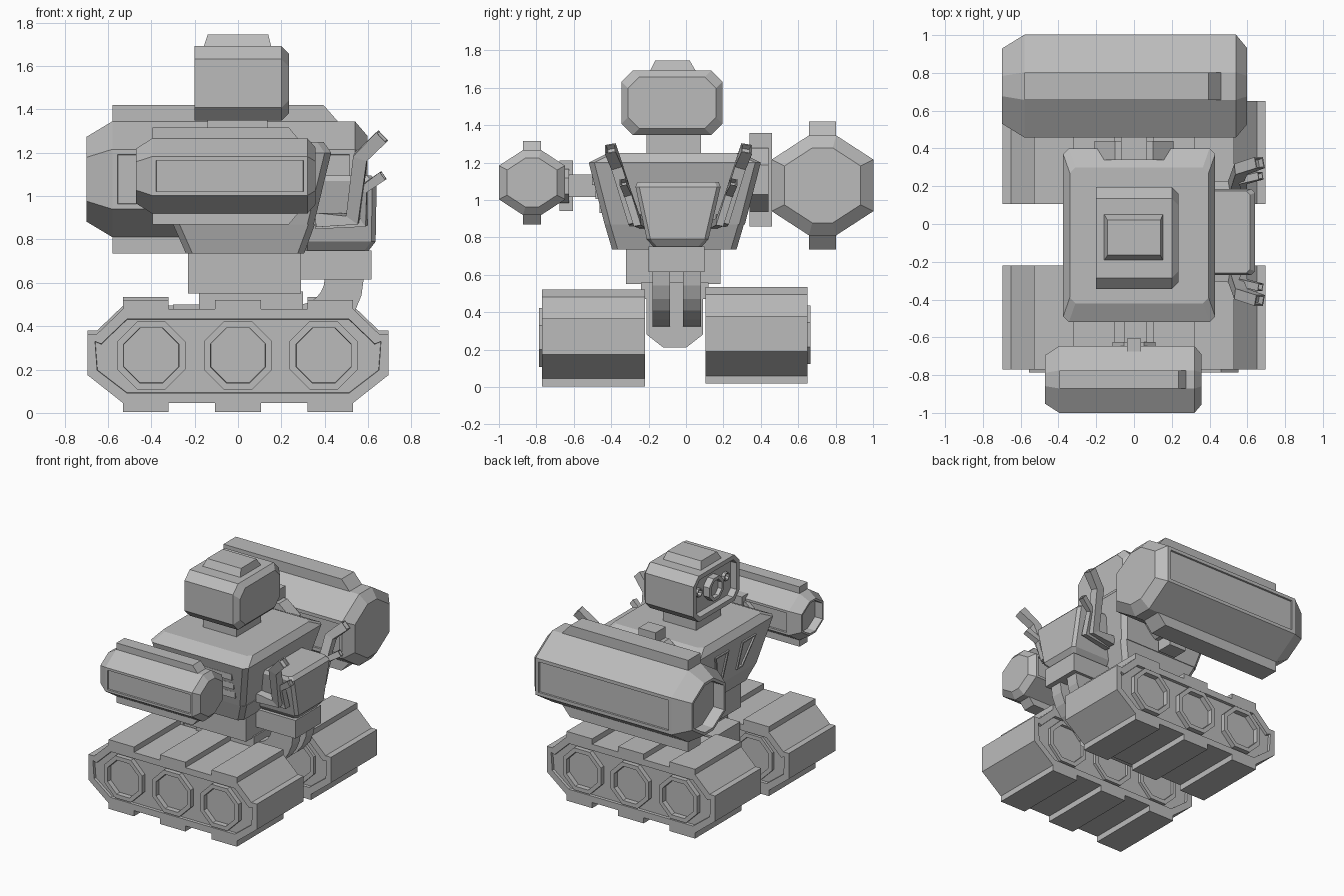
import bpy, bmesh, math
from mathutils import Vector

if "Cube" in bpy.data.objects:
    bpy.data.objects.remove(bpy.data.objects["Cube"])

grey = bpy.data.materials.new("plain_grey")
grey.use_nodes = True
COLOUR = (0.5, 0.5, 0.5, 1)
grey.diffuse_color = COLOUR
grey.node_tree.nodes["Principled BSDF"].inputs["Base Color"].default_value = COLOUR


def loft(name, rings, recesses=()):
    """Skin equal rings; recesses are (direction, rim, depth) applied to flat faces."""
    bm = bmesh.new()
    loops = [[bm.verts.new(p) for p in ring] for ring in rings]
    n = len(rings[0])
    for a, b in zip(loops, loops[1:]):
        for i in range(n):
            bm.faces.new((a[i], a[(i + 1) % n], b[(i + 1) % n], b[i]))
    bm.faces.new(loops[0])
    bm.faces.new(loops[-1])
    bmesh.ops.recalc_face_normals(bm, faces=bm.faces[:])
    for direction, rim, depth in recesses:
        bm.normal_update()
        d = Vector(direction).normalized()
        faces = [f for f in bm.faces if f.normal.dot(d) > 0.97]
        face = max(faces, key=lambda f: f.calc_area())
        bmesh.ops.inset_individual(bm, faces=[face], thickness=rim)
        bmesh.ops.inset_individual(bm, faces=[face], thickness=0.002, depth=-depth)
    mesh = bpy.data.meshes.new(name)
    bm.to_mesh(mesh)
    bm.free()
    mesh.materials.append(grey)
    obj = bpy.data.objects.new(name, mesh)
    bpy.context.collection.objects.link(obj)
    return obj


def stack(name, levels, cut=0.0, recesses=()):
    """Rectangles (x0, x1, y0, y1, z) stacked upwards, with optional cut corners."""
    rings = []
    for x0, x1, y0, y1, z in levels:
        if cut:
            ring = [(x0 + cut, y0), (x1 - cut, y0), (x1, y0 + cut), (x1, y1 - cut),
                    (x1 - cut, y1), (x0 + cut, y1), (x0, y1 - cut), (x0, y0 + cut)]
        else:
            ring = [(x0, y0), (x1, y0), (x1, y1), (x0, y1)]
        rings.append([(x, y, z) for x, y in ring])
    return loft(name, rings, recesses)


def box(name, x0, x1, y0, y1, z0, z1):
    return stack(name, [(x0, x1, y0, y1, z0), (x0, x1, y0, y1, z1)])


def slab(name, profile, y0, y1, recesses=()):
    """An x-z profile pushed along y."""
    return loft(name, [[(x, y, z) for x, z in profile] for y in (y0, y1)], recesses)


def octagon(hw, hh, fw, fh):
    return [(-fw, -hh), (fw, -hh), (hw, -fh), (hw, fh),
            (fw, hh), (-fw, hh), (-hw, fh), (-hw, -fh)]


# Crawler tracks with cleats and eight-sided wheels
half = [(0.53, 0.045), (0.695, 0.175), (0.695, 0.365), (0.65, 0.365), (0.53, 0.48)]
outline = half + [(-x, z) for x, z in reversed(half)]
for side, y0, y1, lift, sign in (("right", -0.77, -0.22, 0, -1), ("left", 0.105, 0.65, 0.015, 1)):
    slab(side + "_track", [(x, z + lift) for x, z in outline], y0, y1,
         [((0, -1, 0), 0.05, 0.02), ((0, 1, 0), 0.05, 0.02)])
    for i, cx in enumerate((-0.425, 0, 0.425)):
        for part, z in (("top", 0.47), ("bottom", 0.003)):
            box(f"{side}_track_{part}_cleat_{i}", cx - 0.105, cx + 0.105, y0, y1,
                z + lift, z + lift + 0.05)
    wheel = octagon(0.157, 0.157, 0.065, 0.065)
    out0, out1 = (y0 - 0.015, y1) if sign < 0 else (y0, y1 + 0.015)
    for i, cx in enumerate((-0.4, 0, 0.395)):
        slab(f"{side}_wheel_{i}", [(cx + x, 0.265 + lift + z) for x, z in wheel], out0, out1,
             [((0, -1, 0), 0.032, 0.035), ((0, 1, 0), 0.032, 0.035)])

# Chassis between the tracks, and the waist
loft("chassis", [[(x, y, z) for y, z in ((-0.21, 0.5), (-0.21, 0.28), (-0.12, 0.21),
                                         (0.0, 0.21), (0.09, 0.28), (0.09, 0.5))]
                 for x in (-0.3, 0.3)])
box("waist_base", -0.18, 0.3, -0.24, 0.12, 0.47, 0.56)
box("waist", -0.23, 0.29, -0.32, 0.185, 0.55, 0.74)

# Torso
stack("lower_torso", [(-0.24, 0.305, -0.395, 0.27, 0.735), (-0.3, 0.355, -0.435, 0.31, 0.87)], 0.03)
stack("upper_torso", [(-0.3, 0.35, -0.435, 0.315, 0.87), (-0.375, 0.43, -0.52, 0.4, 1.2),
                      (-0.34, 0.395, -0.42, 0.3, 1.25)], 0.03)
# Slanted vents on the chest and slats on the flank
for i, s in enumerate((-1, 1)):
    c = -0.06
    pts = [(c + s * 0.08, 0.92), (c + s * 0.15, 0.92), (c + s * 0.24, 1.14), (c + s * 0.08, 1.14)]
    lean = lambda z: -0.3 - 0.075 * (z - 0.87) / 0.33
    loft(f"chest_vent_{i}", [[(lean(z) - d, y, z) for y, z in pts] for d in (-0.01, 0.012)],
         [((-1, 0, 0.23 * -1), 0.018, 0.015)])
for i in range(3):
    z = 0.93 + 0.075 * i
    y = -0.445 - 0.02 * i
    box(f"flank_slat_{i}", 0.0, 0.3, y - 0.018, y + 0.05, z, z + 0.045)

# Neck, head with a hollow face, and cap
box("neck", -0.14, 0.135, -0.21, 0.08, 1.24, 1.36)


def head_ring(x, inset):
    return [(x, -0.075 + y, 1.52 + z) for y, z in
            octagon(0.27 - inset, 0.172 - inset, 0.21 - inset, 0.112 - inset)]


loft("head", [head_ring(-0.2, 0), head_ring(0.2, 0), head_ring(0.235, 0.035)],
     [((-1, 0, 0), 0.035, 0.05)])
stack("head_cap", [(-0.16, 0.155, -0.195, 0.055, 1.685), (-0.14, 0.14, -0.165, 0.02, 1.745)])
for name, y, z, r, x in (("eye", -0.075, 1.52, 0.085, -0.2),
                         ("left_lamp", 0.085, 1.54, 0.03, -0.175),
                         ("right_lamp", -0.235, 1.54, 0.03, -0.175)):
    loft(name, [[(px, y + a, z + b) for a, b in octagon(r, r, r * 0.41, r * 0.41)]
                for px in (x, -0.14)], [((-1, 0, 0), r * 0.3, 0.03)])


# Arm cannons: tapered eight-sided barrels with a ridge, side panels and open muzzle
def cannon(side, cy, cz, hw, hh, fw, fh, xs, fin, fin_x, rim):
    def ring(x, k):
        return [(x, cy + y * k, cz + z * k) for y, z in octagon(hw, hh, fw, fh)]
    loft(side + "_cannon", [ring(xs[0], 0.73), ring(xs[1], 1), ring(xs[2], 1), ring(xs[3], 0.75)],
         [((0, -1, 0), rim, 0.012), ((0, 1, 0), rim, 0.012), ((-1, 0, 0), rim * 0.6, rim * 2.5)])
    a, b = fin_x
    slab(side + "_cannon_ridge", [(x, cz + z) for x, z in (
        (xs[1], -fin), (xs[1], fin), (a, fin), (b, hh - 0.005), (b, 0.005 - hh), (a, -fin))],
        cy - fw, cy + fw)


cannon("left", 0.73, 1.078, 0.272, 0.267, 0.073, 0.138, (-0.7, -0.58, 0.54, 0.597),
       0.342, (0.395, 0.465), 0.035)
cannon("right", -0.823, 1.093, 0.177, 0.174, 0.048, 0.09, (-0.47, -0.395, 0.32, 0.358),
       0.223, (0.235, 0.28), 0.025)

# Shoulder joints
for side, ys, yc, zc, k in (("left", (0.34, 0.46), (0.3, 0.48), 1.108, 1.0),
                            ("right", (-0.675, -0.605), (-0.66, -0.45), 1.075, 0.54)):
    box(side + "_joint_upright", -0.07 * k, 0.07 * k, *ys, zc - 0.25 * k, zc + 0.25 * k)
    slab(side + "_joint_plate", [(x * k, zc + z * k) for x, z in octagon(0.21, 0.17, 0.1, 0.08)],
         ys[0], ys[1] - 0.02)
    box(side + "_shoulder_shaft", -0.05, 0.07, *yc, zc - 0.06, zc + 0.06)

# Backpack
stack("backpack", [(0.3, 0.6, -0.17, 0.08, 0.745), (0.3, 0.635, -0.21, 0.12, 0.79),
                   (0.35, 0.64, -0.27, 0.185, 1.07), (0.36, 0.615, -0.26, 0.175, 1.095)], 0.02)
box("backpack_base", 0.28, 0.615, -0.2, 0.1, 0.615, 0.75)

# Curved struts from the backpack down to the chassis
arc = [math.radians(15 * i) for i in range(7)]
strut = [(0.28 + 0.3 * math.cos(t), 0.62 - 0.3 * math.sin(t)) for t in arc]
strut += [(0.28 + 0.12 * math.cos(t), 0.62 - 0.12 * math.sin(t)) for t in reversed(arc)]
for name, y in (("right", -0.18), ("left", -0.015)):
    slab(name + "_strut", strut, y, y + 0.095)


# Square exhaust pipes, mirrored to both sides
def pipe(name, path, r, mirrored):
    pts = [Vector((x, -0.08 - y if mirrored else y, z)) for x, y, z in path]
    rings = []
    for i, p in enumerate(pts):
        t = (pts[min(i + 1, len(pts) - 1)] - pts[max(i - 1, 0)]).normalized()
        u = t.cross(Vector((0, 1, 0))).normalized() * r
        v = t.cross(u).normalized() * r * 0.9
        rings.append([p + u + v, p + u - v, p - u - v, p - u + v])
    loft(name, rings, [(pts[-1] - pts[-2], r * 0.3, 0.03)])


tall = [(0.36, -0.27, 0.89), (0.53, -0.28, 0.895), (0.565, -0.37, 1.18), (0.665, -0.405, 1.275)]
short = [(0.36, -0.23, 0.87), (0.58, -0.26, 0.88), (0.575, -0.31, 1.03), (0.67, -0.335, 1.095)]
for side, flip in (("right", False), ("left", True)):
    pipe(side + "_tall_exhaust", tall, 0.033, flip)
    pipe(side + "_short_exhaust", short, 0.022, flip)
